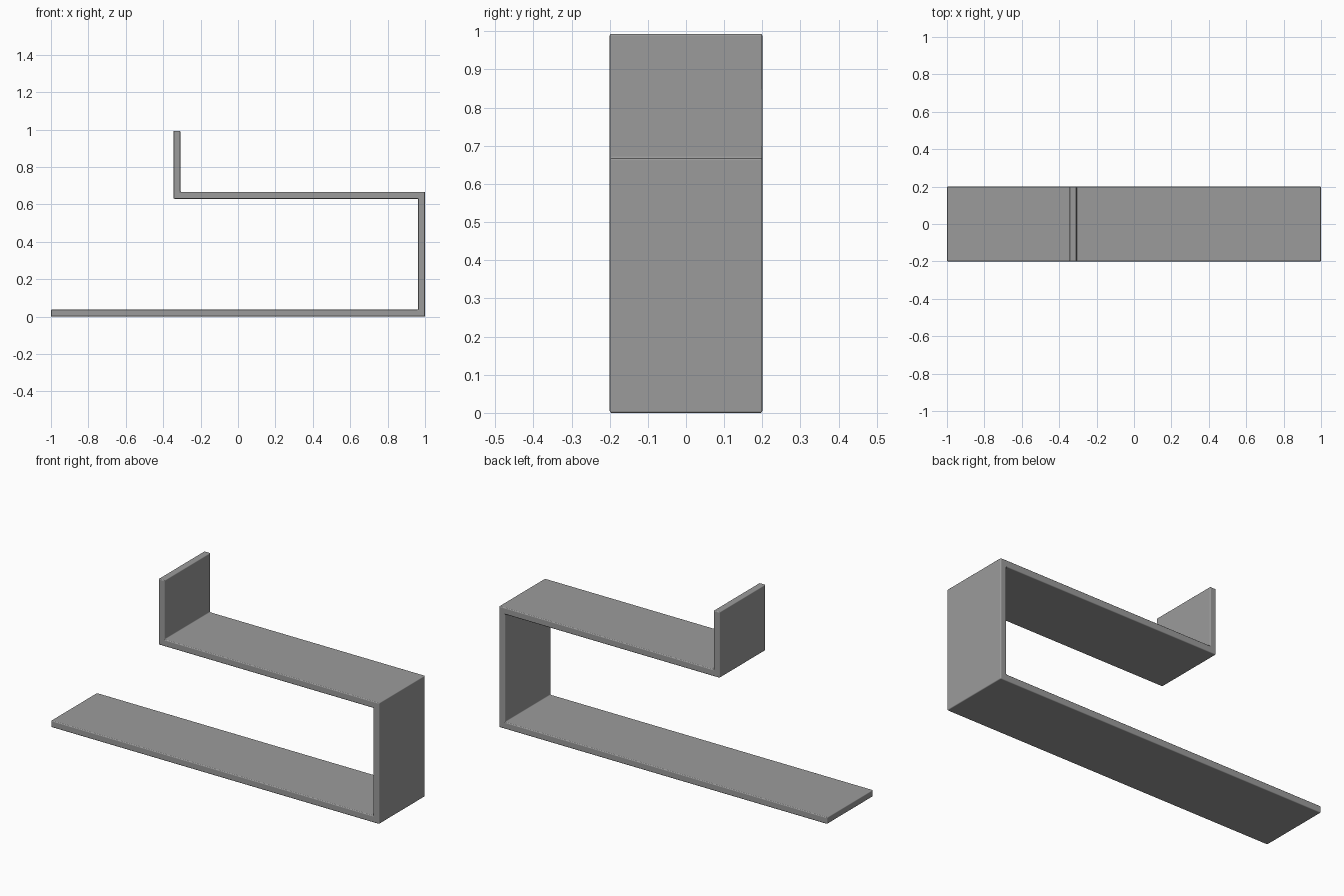
import bpy
import bmesh

cube = bpy.data.objects.get("Cube")
if cube:
    bpy.data.objects.remove(cube, do_unlink=True)

# Plain grey finish
grey = bpy.data.materials.new("shelf_grey")
grey.use_nodes = True
grey.diffuse_color = (0.33, 0.33, 0.33, 1)
grey.node_tree.nodes["Principled BSDF"].inputs["Base Color"].default_value = (0.33, 0.33, 0.33, 1)

# Folded board outline: inner/outer edges of the bent strip in the xz plane
T = 0.037           # board thickness
HALF_DEPTH = 0.2
LIP_X = -0.345      # outer side of the raised lip
SHELF_Z = 0.667     # top of the upper shelf
TOP_Z = 0.993

outline = [
    (-1, 0), (1, 0), (1, SHELF_Z),
    (LIP_X + T, SHELF_Z), (LIP_X + T, TOP_Z), (LIP_X, TOP_Z),
    (LIP_X, SHELF_Z - T), (1 - T, SHELF_Z - T), (1 - T, T), (-1, T),
]

# Extrude the outline through the depth
bm = bmesh.new()
face = bm.faces.new([bm.verts.new((x, -HALF_DEPTH, z)) for x, z in outline])
swept = bmesh.ops.extrude_face_region(bm, geom=[face])
moved = [v for v in swept["geom"] if isinstance(v, bmesh.types.BMVert)]
bmesh.ops.translate(bm, verts=moved, vec=(0, 2 * HALF_DEPTH, 0))
bmesh.ops.recalc_face_normals(bm, faces=bm.faces)
mesh = bpy.data.meshes.new("folded_shelf")
bm.to_mesh(mesh)
bm.free()
mesh.materials.append(grey)

shelf = bpy.data.objects.new("folded_shelf", mesh)
bpy.context.collection.objects.link(shelf)

# Softly rounded edges
bevel = shelf.modifiers.new("soft_edges", "BEVEL")
bevel.width = 0.005
bevel.segments = 3
bevel.limit_method = "ANGLE"
bevel.harden_normals = True

bpy.context.view_layer.objects.active = shelf
shelf.select_set(True)
bpy.ops.object.shade_smooth_by_angle()
